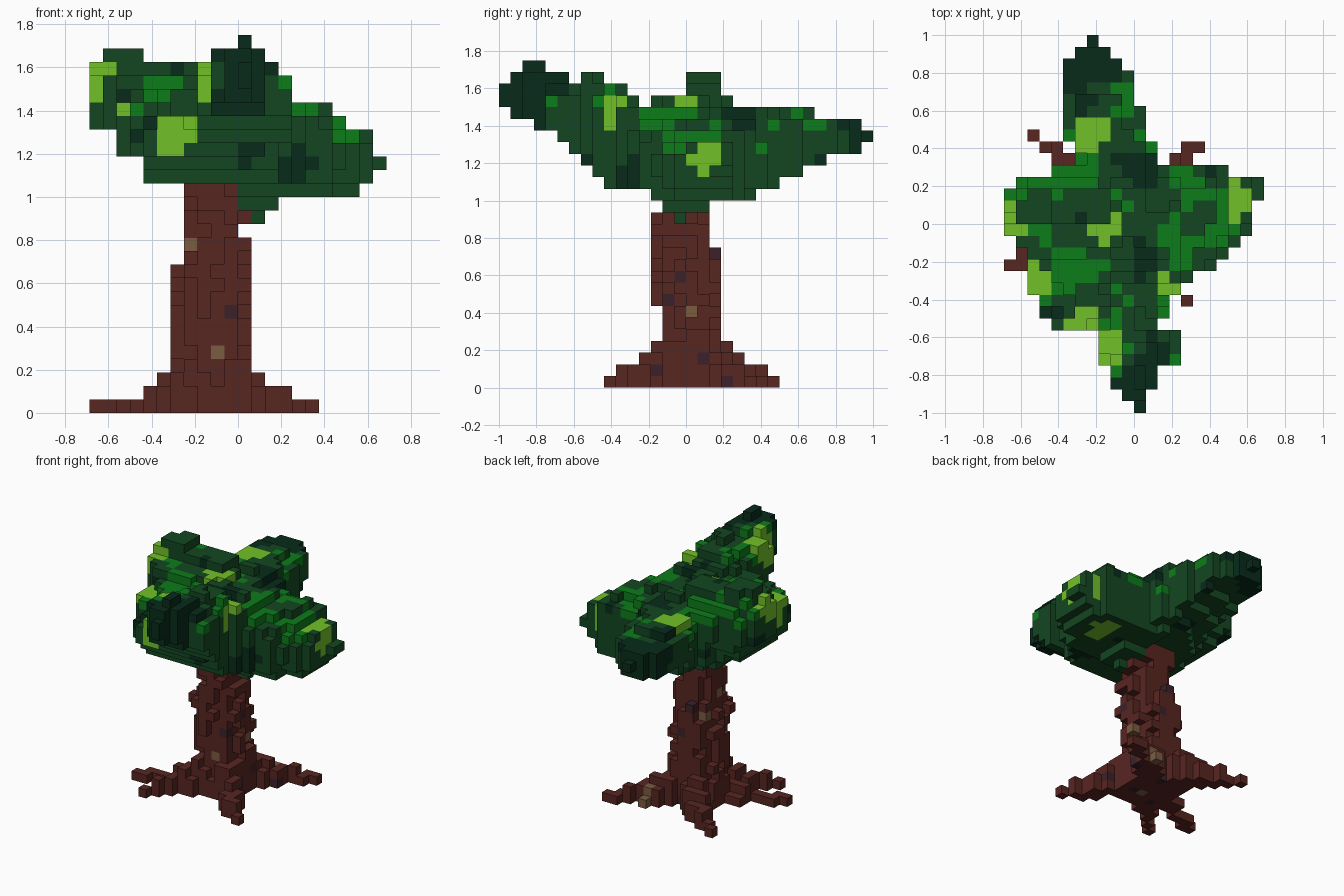
import bpy, bmesh, random
from math import floor, hypot
from mathutils import Vector, noise

default_cube = bpy.data.objects.get("Cube")
if default_cube:
    bpy.data.objects.remove(default_cube, do_unlink=True)

rng = random.Random(4)
VOXEL = 1 / 16  # every length below is counted in voxels


# Materials
def make_material(name, r, g, b):
    mat = bpy.data.materials.new(name)
    colour = [(c / 255) ** 2.2 for c in (r, g, b)] + [1]
    mat.diffuse_color = colour
    mat.use_nodes = True
    shader = mat.node_tree.nodes["Principled BSDF"]
    shader.inputs["Base Color"].default_value = colour
    shader.inputs["Roughness"].default_value = 0.9
    return mat


MATERIALS = [
    make_material("leaf_green", 26, 72, 38),
    make_material("leaf_shadow", 16, 47, 32),
    make_material("leaf_bright", 20, 124, 32),
    make_material("leaf_lime", 112, 192, 45),
    make_material("bark_brown", 88, 42, 38),
    make_material("bark_purple", 62, 38, 46),
    make_material("bark_tan", 122, 92, 68),
]
GREEN, SHADOW, BRIGHT, LIME, BROWN, PURPLE, TAN = range(len(MATERIALS))


# Linear interpolation through rows whose first entry is the position
def sample(rows, t):
    if t <= rows[0][0]:
        return rows[0][1:]
    for a, b in zip(rows, rows[1:]):
        if t <= b[0]:
            f = (t - a[0]) / (b[0] - a[0])
            return [p + (q - p) * f for p, q in zip(a[1:], b[1:])]
    return rows[-1][1:]


# Crown envelopes: (x, low z, high z), (y, low z, high z), (y, left x, right x)
FRONT = [(-10.5, 21, 26), (-9.5, 21, 27), (-8.5, 19, 27), (-7.5, 19, 27),
         (-6.5, 17, 26), (-2.5, 17, 26), (-.5, 17, 27), (.5, 15, 28),
         (1.5, 14, 27), (2.5, 15, 26), (3.5, 16, 25), (6.5, 16, 23),
         (8.5, 16, 21), (9.5, 17, 21), (10.5, 18, 19)]
SIDE = [(-15.5, 24, 26), (-13.5, 23, 28), (-11.5, 22, 27), (-9.5, 20, 26),
        (-7.5, 18, 27), (-6.5, 17, 27), (-3.5, 17, 24), (-2.5, 16, 25),
        (-.5, 14, 25), (.5, 15, 27), (2.5, 16, 27), (3.5, 16, 25),
        (4.5, 16, 24), (9.5, 18, 24), (12.5, 18, 23), (14.5, 20, 23),
        (15.5, 21, 22)]
TOP = [(-15.5, 0, 1), (-14.5, -1, 1), (-12.5, -2, 2), (-11.5, -3, 4),
       (-9.5, -3, 4), (-8.5, -7, 2), (-6.5, -8, 3), (-4.5, -9, 5),
       (-2.5, -9, 8), (-.5, -11, 10), (1.5, -11, 10), (2.5, -11, 11),
       (3.5, -10, 11), (4.5, -7, 8), (5.5, -5, 2), (8.5, -6, 1),
       (11.5, -6, 0), (13.5, -6, -1), (14.5, -5, -2), (15.5, -4, -3)]


# The underside is a shallow bowl that rises away from the trunk
def in_envelope(p):
    front_low, front_high = sample(FRONT, p.x)
    side_low, side_high = sample(SIDE, p.y)
    left, right = sample(TOP, p.y)
    slope = .3 if p.y < 0 or p.x > 0 else .45
    bowl = 14 + slope * hypot(p.x - 1.5, p.y + .5)
    low = max(side_low, front_low, min(bowl, 20))
    return left <= p.x <= right and low <= p.z <= min(front_high, side_high)


# Foliage masses: each returns a test that is below one inside the mass
def ellipsoid(centre, radii):
    def test(p):
        return sum(((a - c) / r) ** 2 for a, c, r in zip(p, centre, radii))
    return test


def tapered_branch(start, end, r_start, r_end):
    start, axis = Vector(start), Vector(end) - Vector(start)

    def test(p):
        t = min(1, max(0, (p - start).dot(axis) / axis.length_squared))
        return (p - start - axis * t).length / (r_start + (r_end - r_start) * t)
    return test


LOBES = {
    "foliage_front_bough": tapered_branch((.5, -4, 20.5), (.5, -14, 25), 4.6, 2.9),
    "foliage_back_bough": tapered_branch((-1.5, 4, 20), (-3, 14, 21), 4.2, 2.9),
    "foliage_right_back_lobe": ellipsoid((-6.3, .8, 23), (5.3, 4, 4.5)),
    "foliage_right_front_lobe": ellipsoid((-5, -4, 20), (4.6, 4.8, 4)),
    "foliage_left_lobe": ellipsoid((5.5, 2, 18.7), (5.9, 4.6, 3.9)),
    "foliage_core": ellipsoid((0, -.5, 18.9), (8, 6.5, 5)),
}


def voxels_in(x_half, y_half, z_low, z_high):
    for i in range(-x_half, x_half):
        for j in range(-y_half, y_half):
            for k in range(z_low, z_high):
                yield (i, j, k), Vector((i + .5, j + .5, k + .5))


parts = {name: set() for name in LOBES}
for cell, p in voxels_in(11, 16, 14, 28):
    if in_envelope(p):
        limit = 1.04 + 0.2 * noise.noise(p * 0.37) + rng.uniform(-.05, .05)
        for name, test in LOBES.items():
            if test(p) < limit:
                parts[name].add(cell)
                break
crown = set().union(*parts.values())

# Trunk: rough elliptical sections (z, centre x, centre y, radius x, radius y)
TRUNK = [(0, -2, .5, 3.4, 3.4), (2, -2, .5, 3, 2.8), (6, -2, .4, 3, 2.8),
         (8, -2, .2, 3, 3.1), (11, -2, 0, 3, 3), (12, -1.8, -.3, 2.4, 2.8),
         (17, -1.6, -.2, 2.5, 2.5)]
trunk = set()
for cell, p in voxels_in(8, 8, 0, 18):
    cx, cy, rx, ry = sample(TRUNK, p.z)
    spread = ((p.x - cx) / rx) ** 2 + ((p.y - cy) / ry) ** 2
    if spread < 1 + rng.uniform(-.4, .1):
        trunk.add(cell)
parts["trunk"] = trunk - crown

# Roots: stepped ridges as (tip x, tip y, steepness of the fall)
ROOTS = {"back_right": (-9, 7, 1.4), "back_left": (5, 6, 1.7),
         "right": (-11, -4, 2.6), "front_left": (4, -7, 1.3),
         "front_right": (-8, -7, 1.4)}
STEPS = 24
taken = set(trunk)
for side, (tip_x, tip_y, fall) in ROOTS.items():
    root = set()
    for s in range(STEPS + 1):
        t = s / STEPS
        i = floor(-2 + (tip_x + 2.5) * t ** 1.25)
        j = floor(.5 + tip_y * t)
        height = round(1 + 5.5 * (1 - t) ** fall)
        for k in range(height):
            root.add((i, j, k))
            if t < .6 and k < height - 1:
                root.update({(i + 1, j, k), (i, j + 1, k)})
    parts["root_" + side] = root - taken
    taken |= root
solid = crown | taken

# Leaf and bark colours
LIME_SPOTS = [(-10.5, .5, 25), (-2.5, -.5, 24), (9, 2, 20), (-1.5, -11, 25),
              (2, -5.5, 24), (-3.5, 8, 24), (-8, -2, 22), (-5, -8, 21),
              (-8.5, -4, 22), (6, 2, 17)]


def leaf_colour(cell):
    p = Vector(cell) + Vector((.5, .5, .5))
    patch = noise.noise(p * 0.31)
    open_above = (cell[0], cell[1], cell[2] + 1) not in solid
    if any((p - Vector(s)).length < 1.6 + 1.2 * patch for s in LIME_SPOTS):
        return LIME
    if abs(p.y) > 12.5 + 3 * patch or patch < -.42:
        return SHADOW
    if open_above and patch > .1:
        return BRIGHT
    return GREEN


def bark_colour(cell):
    return rng.choices((BROWN, PURPLE, TAN), (92, 6, 2))[0]


# Block mesh: one square for each exposed voxel side
def build(name, cells, colour_of):
    mesh = bpy.data.meshes.new(name)
    for mat in MATERIALS:
        mesh.materials.append(mat)
    bm = bmesh.new()
    corners = {}

    def corner(c):
        if c not in corners:
            corners[c] = bm.verts.new(Vector(c) * VOXEL)
        return corners[c]

    for cell in sorted(cells):
        index = colour_of(cell)
        for axis in range(3):
            u, v = (axis + 1) % 3, (axis + 2) % 3
            for side in (0, 1):
                neighbour = list(cell)
                neighbour[axis] += 2 * side - 1
                if tuple(neighbour) in solid:
                    continue
                loop = []
                for du, dv in ((0, 0), (1, 0), (1, 1), (0, 1)):
                    c = list(cell)
                    c[axis] += side
                    c[u] += du
                    c[v] += dv
                    loop.append(corner(tuple(c)))
                face = bm.faces.new(loop if side else loop[::-1])
                face.material_index = index
    bm.to_mesh(mesh)
    bm.free()
    bpy.context.collection.objects.link(bpy.data.objects.new(name, mesh))


for name, cells in parts.items():
    build(name, cells, leaf_colour if name in LOBES else bark_colour)
